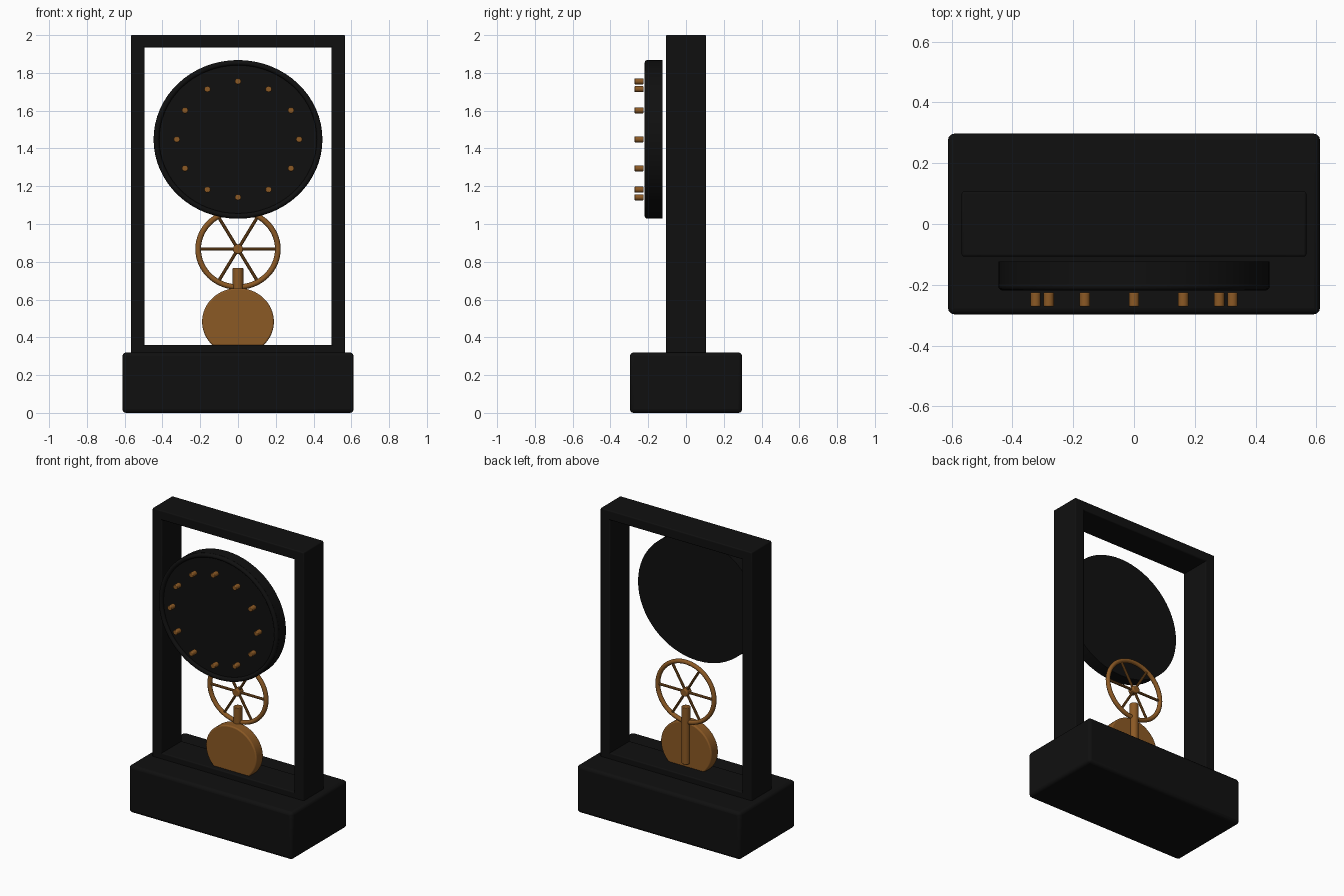
import bpy, math
from mathutils import Matrix, Vector

cube = bpy.data.objects.get("Cube")
if cube:
    bpy.data.objects.remove(cube, do_unlink=True)


def material(name, rgb, rough):
    m = bpy.data.materials.new(name)
    m.use_nodes = True
    m.diffuse_color = (*rgb, 1)
    bsdf = m.node_tree.nodes["Principled BSDF"]
    bsdf.inputs["Base Color"].default_value = (*rgb, 1)
    bsdf.inputs["Roughness"].default_value = rough
    return m


black = material("black lacquer", (0.005, 0.005, 0.005), 0.5)
bronze = material("bronze", (0.26, 0.10, 0.018), 0.5)


def finish(name, mat, bevel=0.0, smooth=True):
    """Name the active object, colour it, round its edges and shade it."""
    ob = bpy.context.object
    ob.name = ob.data.name = name
    ob.data.materials.append(mat)
    bpy.ops.object.transform_apply(location=False, rotation=True, scale=True)
    if bevel:
        mod = ob.modifiers.new("rounded edges", 'BEVEL')
        mod.width = bevel
        mod.segments = 3
        mod.limit_method = 'ANGLE'
    if smooth:
        bpy.ops.object.shade_smooth_by_angle(angle=math.radians(35))
    return ob


def box(name, x, y, z, bevel):
    """Box from (low, high) pairs on each axis."""
    bpy.ops.mesh.primitive_cube_add(size=1, location=[sum(p) / 2 for p in (x, y, z)])
    bpy.context.object.scale = [p[1] - p[0] for p in (x, y, z)]
    return finish(name, black, bevel)


def disc(name, x, z, rx, rz, y0, y1, mat, sides, bevel=0.0):
    """Cylinder lying along y, with separate width and height radii."""
    bpy.ops.mesh.primitive_cylinder_add(vertices=sides, radius=1, depth=y1 - y0,
                                        location=(x, (y0 + y1) / 2, z),
                                        rotation=(math.pi / 2, 0, 0))
    bpy.context.object.scale = (rx, rz, 1)
    return finish(name, mat, bevel)


def ring(name, y, z, rx, rz, tube, mat):
    """Upright ring whose outer edge reaches rx and rz."""
    bpy.ops.mesh.primitive_torus_add(major_radius=rx - tube, minor_radius=tube,
                                     major_segments=64, minor_segments=12,
                                     location=(0, y, z), rotation=(math.pi / 2, 0, 0))
    bpy.context.object.scale = (1, rz / rx, 1)
    return finish(name, mat)


def rod(name, a, b, r, sides, mat, bevel=0.0):
    a, b = Vector(a), Vector(b)
    bpy.ops.mesh.primitive_cylinder_add(vertices=sides, radius=r, depth=(b - a).length,
                                        location=(a + b) / 2)
    bpy.context.object.rotation_euler = (b - a).to_track_quat('Z', 'Y').to_euler()
    return finish(name, mat, bevel)


# Plinth and open frame
box("base", (-0.612, 0.612), (-0.297, 0.297), (0, 0.32), 0.02)
for side, s in (("left", 1), ("right", -1)):
    box(side + "_pillar", sorted((s * 0.495, s * 0.567)), (-0.107, 0.107), (0.30, 2.0), 0.007)
box("top_beam", (-0.56, 0.56), (-0.107, 0.107), (1.935, 2.0), 0.007)
box("bottom_beam", (-0.56, 0.56), (-0.107, 0.107), (0.29, 0.36), 0.007)

# Dial with raised bezel
DIAL_Z = 1.448
disc("dial", 0, DIAL_Z, 0.446, 0.419, -0.198, -0.124, black, 64)
ring("dial_bezel", -0.204, DIAL_Z, 0.447, 0.42, 0.015, black)

# Twelve hour studs standing in front of the dial
for i in range(12):
    a = i * math.tau / 12
    disc(f"hour_stud_{i + 1:02d}", 0.324 * math.sin(a), DIAL_Z + 0.307 * math.cos(a),
         0.017, 0.016, -0.272, -0.225, bronze, 16, 0.004)

# Spoked balance wheel
WHEEL_Z, SQUASH = 0.867, 0.95
ring("wheel_rim", 0, WHEEL_Z, 0.226, 0.215, 0.015, bronze)
disc("wheel_hub", 0, WHEEL_Z, 0.027, 0.026, -0.025, 0.025, bronze, 20, 0.006)
for i in range(6):
    a = i * math.tau / 6
    rod(f"wheel_spoke_{i + 1}", (0, 0, WHEEL_Z),
        (0.2 * math.cos(a), 0, WHEEL_Z + 0.2 * SQUASH * math.sin(a)), 0.0085, 10, bronze)

# Pendulum weight and its stem
disc("pendulum_bob", 0, 0.483, 0.19, 0.178, -0.075, 0.0, bronze, 64, 0.008)
rod("pendulum_stem", (0, 0, 0.385), (0, 0, 0.767), 0.028, 24, bronze, 0.004)
